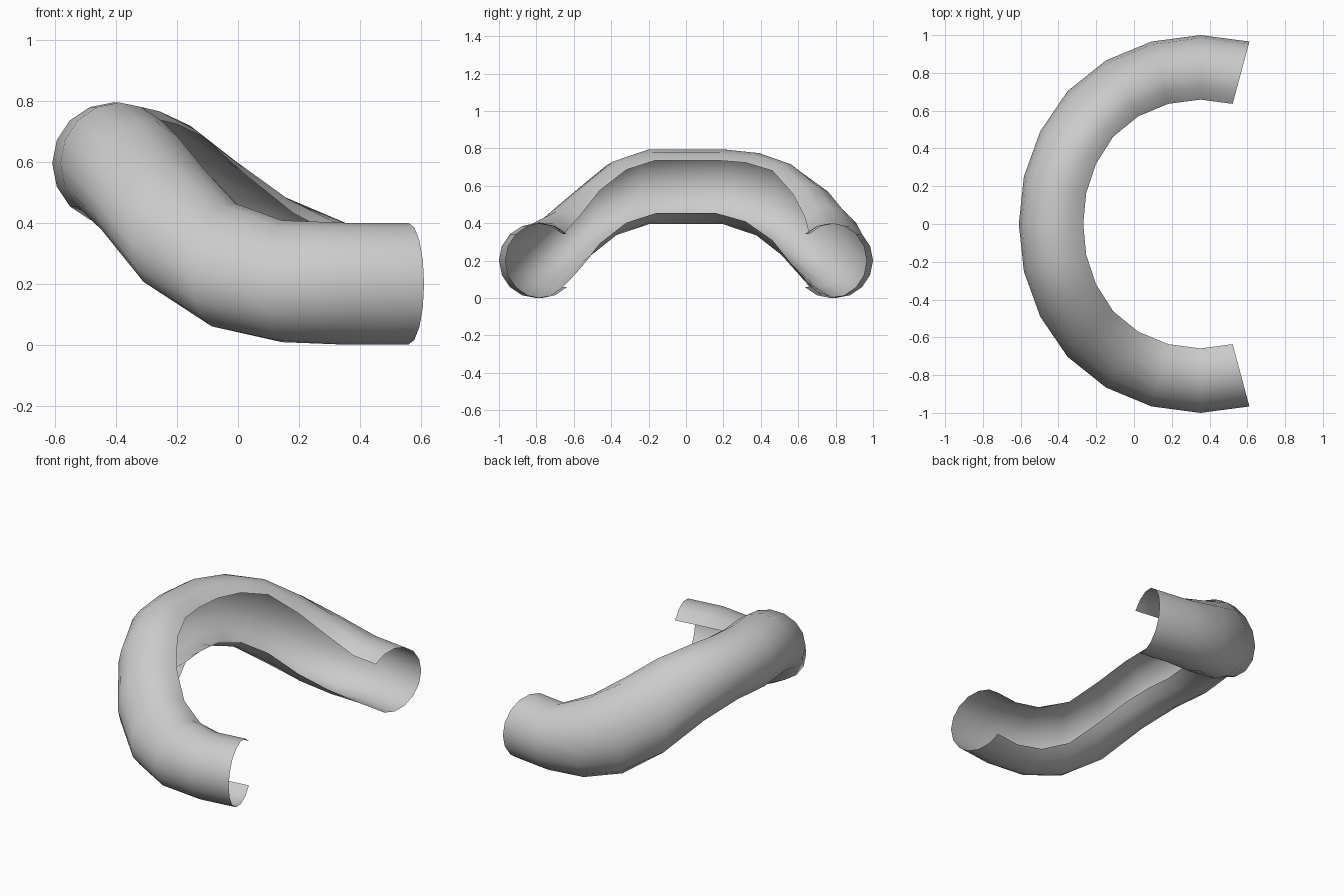
import bpy, bmesh
from math import sin, cos, radians

if "Cube" in bpy.data.objects:
    bpy.data.objects.remove(bpy.data.objects["Cube"])

# Per-station data from the crest (180 deg) out to the arm end, every 15 degrees
CENTRE_R = [0.762, 0.768, 0.78, 0.795, 0.80, 0.80, 0.80, 0.80]
CENTRE_Z = [0.595, 0.595, 0.53, 0.39, 0.262, 0.208, 0.20, 0.20]
BACK_LIFT = [0, 0, 0.045, 0.125, 0.145, 0.08, 0, 0]   # back arm is fuller on top
ROLL = [0, 0, 0.02, 0.06, 0.045, 0.02, 0, 0]          # inner edge rises, outer drops
TUBE_R = 0.2
SEGS = 12            # 270 degree section, open toward the inside of the bend
BEND_X = 0.352       # centre of the bend

bm = bmesh.new()


def section(step):
    """One C-shaped ring of the half-open tube; step > 0 is the back arm."""
    k = abs(step)
    a = radians(180 - 15 * step)
    ring = []
    for j in range(SEGS + 1):
        p = radians(-135 + 270 * j / SEGS)
        r = CENTRE_R[k] + TUBE_R * cos(p)
        z = CENTRE_Z[k] + TUBE_R * sin(p) - ROLL[k] * cos(p)
        if step > 0:
            z += BACK_LIFT[k] * (sin(p) + 1) / 2
        ring.append(bm.verts.new((BEND_X + r * cos(a), r * sin(a), z)))
    return ring


# Sweep the open section round the bend
rings = [section(s) for s in range(-7, 8)]
for r0, r1 in zip(rings, rings[1:]):
    for j in range(SEGS):
        bm.faces.new((r0[j], r0[j + 1], r1[j + 1], r1[j]))
bmesh.ops.recalc_face_normals(bm, faces=bm.faces)

# Make sure the normals point away from the bend centre
mid = min(bm.faces, key=lambda f: f.calc_center_median().x)
if mid.normal.x > 0:
    bmesh.ops.reverse_faces(bm, faces=bm.faces)
for f in bm.faces:
    f.smooth = True

mesh = bpy.data.meshes.new("curved_half_pipe")
bm.to_mesh(mesh)
bm.free()
obj = bpy.data.objects.new("curved_half_pipe", mesh)
bpy.context.collection.objects.link(obj)
